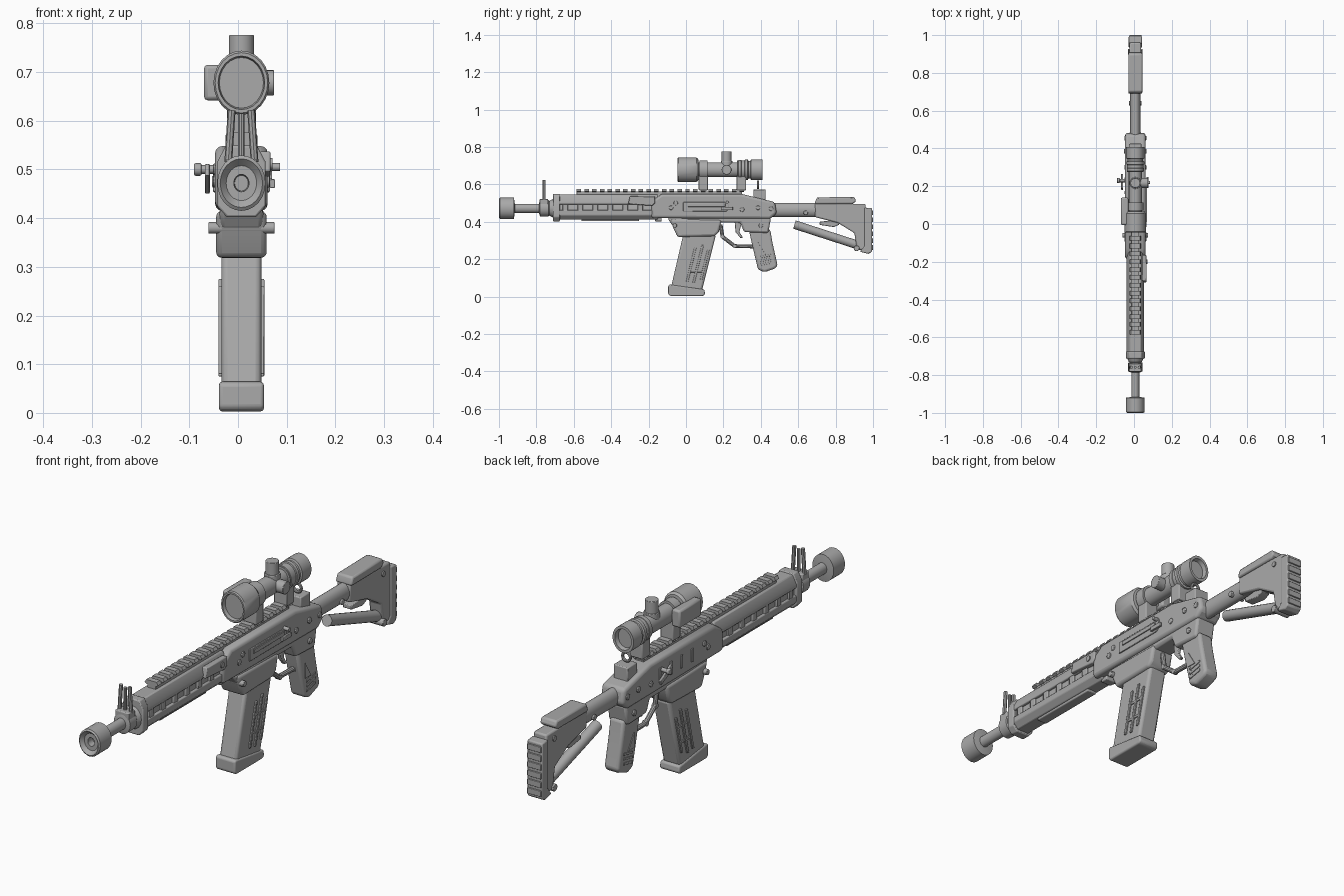
import bpy, bmesh, math
from mathutils import Vector, Matrix

CX = 0.007          # centre plane of the rifle
SQ = 0.87           # round parts are slightly narrow in x
mat = bpy.data.materials.new("gunmetal grey")
mat.diffuse_color = (0.40, 0.40, 0.40, 1)


def finish(name, bm, bevel=0.0, seg=2, smooth=True):
    bmesh.ops.recalc_face_normals(bm, faces=bm.faces)
    me = bpy.data.meshes.new(name)
    bm.to_mesh(me)
    bm.free()
    ob = bpy.data.objects.new(name, me)
    bpy.context.collection.objects.link(ob)
    me.materials.append(mat)
    if bevel:
        m = ob.modifiers.new("bevel", 'BEVEL')
        m.width, m.segments, m.limit_method = bevel, seg, 'ANGLE'
        m.angle_limit = math.radians(35)
    if smooth:
        bpy.context.view_layer.objects.active = ob
        ob.select_set(True)
        bpy.ops.object.shade_smooth_by_angle(angle=math.radians(35))
        ob.select_set(False)
    return ob


def slab(name, pts, half, x=CX, bevel=0.006, seg=2):
    """Side profile of (y, z) points extruded across x."""
    bm = bmesh.new()
    f = bm.faces.new([bm.verts.new((x - half, y, z)) for y, z in pts])
    r = bmesh.ops.extrude_face_region(bm, geom=[f])
    bmesh.ops.translate(bm, vec=(2 * half, 0, 0),
                        verts=[v for v in r['geom'] if isinstance(v, bmesh.types.BMVert)])
    return finish(name, bm, bevel, seg)


def box(name, x0, x1, y0, y1, z0, z1, bevel=0.004):
    return slab(name, [(y0, z0), (y1, z0), (y1, z1), (y0, z1)], (x1 - x0) / 2, (x0 + x1) / 2, bevel)


def rod(name, a, b, r, n=16, bevel=0.0, r2=None):
    """Cylinder between two points."""
    a, b = Vector(a), Vector(b)
    d = b - a
    bm = bmesh.new()
    bmesh.ops.create_cone(bm, cap_ends=True, segments=n, radius1=r, radius2=r2 or r, depth=d.length)
    bm.transform(Matrix.Translation((a + b) / 2) @ d.to_track_quat('Z', 'Y').to_matrix().to_4x4())
    return finish(name, bm, bevel)


def lathe(name, prof, z, n=32, phase=0.0, squash=SQ):
    """Sections (y, radius) joined along the bore direction; ends at radius 0 close it."""
    bm = bmesh.new()
    rings = []
    for y, r in prof:
        rings.append([bm.verts.new((CX + squash * r * math.cos(phase + 2 * math.pi * i / n), y,
                                    z + r * math.sin(phase + 2 * math.pi * i / n))) for i in range(n)])
    for A, B in zip(rings, rings[1:]):
        for i in range(n):
            j = (i + 1) % n
            bm.faces.new((A[i], A[j], B[j], B[i]))
    bm.faces.new(rings[0])
    bm.faces.new(rings[-1])
    return finish(name, bm)


def prism(name, sec, y0, y1, bevel=0.004):
    """Mirrored cross-section of (x offset, z) extruded along y."""
    pts = [(CX + x, z) for x, z in sec] + [(CX - x, z) for x, z in reversed(sec)]
    bm = bmesh.new()
    f = bm.faces.new([bm.verts.new((x, y0, z)) for x, z in pts])
    r = bmesh.ops.extrude_face_region(bm, geom=[f])
    bmesh.ops.translate(bm, vec=(0, y1 - y0, 0),
                        verts=[v for v in r['geom'] if isinstance(v, bmesh.types.BMVert)])
    return finish(name, bm, bevel)


# Muzzle and barrel
Z = 0.472
lathe("muzzle_brake", [(-0.955, 0.016), (-0.985, 0.018), (-0.985, 0.036), (-1.0, 0.05), (-0.995, 0.057),
                       (-0.92, 0.057), (-0.915, 0.02)], Z, 24)
lathe("barrel", [(-0.93, 0.024), (-0.66, 0.024)], Z, 24)
lathe("gas_block", [(-0.785, 0.03), (-0.78, 0.044), (-0.735, 0.044), (-0.73, 0.03)], Z, 16)
box("front_sight_base", CX - 0.032, CX + 0.032, -0.782, -0.738, 0.485, 0.522)
rod("front_sight_post", (CX, -0.758, 0.51), (CX, -0.758, 0.615), 0.007, 10)
for s in (-1, 1):
    rod("front_sight_ear", (CX + s * 0.027, -0.758, 0.515), (CX + s * 0.02, -0.758, 0.622), 0.008, 8)
lathe("handguard_collar", [(-0.735, 0.03), (-0.73, 0.04), (-0.70, 0.055)], Z, 16)

# Handguard: narrow core, upper and lower shells, bridges between the vents
prism("handguard_core", [(0.022, 0.43), (0.036, 0.445), (0.036, 0.515), (0.022, 0.535)], -0.70, -0.15)
prism("handguard_upper", [(0.047, 0.492), (0.047, 0.51), (0.03, 0.545)], -0.70, -0.15)
prism("handguard_lower", [(0.026, 0.412), (0.047, 0.435), (0.047, 0.462)], -0.70, -0.15)
prism("handguard_front_cap", [(0.03, 0.402), (0.05, 0.425), (0.05, 0.515), (0.032, 0.549)], -0.712, -0.675)
for i in range(7):
    y = -0.645 + i * 0.08
    box("vent_bridge", CX - 0.045, CX + 0.045, y - 0.014, y + 0.014, 0.455, 0.50, 0.003)
box("lower_rail_plate", CX - 0.022, CX + 0.022, -0.56, -0.25, 0.403, 0.418)
box("handguard_rear_lug", CX - 0.025, CX + 0.025, -0.165, -0.13, 0.402, 0.42)
slab("side_bracket", [(-0.31, 0.495), (-0.18, 0.485), (-0.165, 0.50), (-0.165, 0.535), (-0.30, 0.537)],
     0.012, 0.055, 0.004)
rod("bracket_button", (0.06, -0.2, 0.512), (0.071, -0.2, 0.512), 0.012, 12)

# Top rail with teeth
box("rail_base", CX - 0.02, CX + 0.02, -0.585, 0.30, 0.54, 0.562, 0.002)
for i in range(22):
    y = -0.585 + i * 0.0415
    prism("rail_tooth", [(0.022, 0.558), (0.031, 0.564), (0.024, 0.576)], y, y + 0.024, 0)

# Receiver
slab("upper_receiver", [(-0.185, 0.42), (0.45, 0.415), (0.485, 0.445), (0.475, 0.505), (0.30, 0.548),
                        (-0.13, 0.548), (-0.185, 0.51)], 0.054, bevel=0.014, seg=3)
slab("lower_receiver", [(-0.10, 0.42), (-0.07, 0.375), (0.16, 0.395), (0.29, 0.395), (0.31, 0.345),
                        (0.44, 0.34), (0.455, 0.425)], 0.045, bevel=0.01)
slab("magazine_well", [(-0.085, 0.415), (-0.065, 0.36), (-0.045, 0.318), (0.155, 0.323), (0.175, 0.345),
                       (0.19, 0.41)], 0.052, bevel=0.012, seg=3)
slab("ejection_port", [(-0.015, 0.455), (0.215, 0.455), (0.23, 0.47), (0.23, 0.505), (-0.015, 0.505)],
     0.003, CX + 0.056, 0.002)
slab("bolt_cover", [(0.01, 0.48), (0.21, 0.48), (0.21, 0.497), (0.01, 0.497)], 0.003, CX + 0.06, 0.001)
for i in range(4):
    box("left_side_rib", CX - 0.058, CX - 0.05, 0.02 + i * 0.07, 0.035 + i * 0.07, 0.455, 0.51, 0.002)
pins = [(-0.08, 0.475, 0.058), (-0.055, 0.50, 0.058), (0.30, 0.465, 0.058), (0.385, 0.475, 0.060),
        (0.455, 0.47, 0.058), (0.40, 0.38, 0.052), (-0.06, 0.38, 0.068), (0.64, 0.448, 0.034)]
for y, z, w in pins:
    rod("cross_pin", (CX - w, y, z), (CX + w, y, z), 0.012, 12, 0.002)
rod("charging_handle", (-0.09, 0.23, 0.50), (-0.04, 0.23, 0.50), 0.009, 12)
rod("charging_knob", (-0.09, 0.23, 0.50), (-0.075, 0.23, 0.50), 0.013, 12, 0.003)
slab("left_selector", [(0.18, 0.488), (0.26, 0.45), (0.265, 0.468), (0.19, 0.512)], 0.005, -0.063, 0.002)
rod("right_selector_pin", (0.05, 0.22, 0.505), (0.086, 0.22, 0.505), 0.008, 12)
box("right_selector", 0.066, 0.076, 0.19, 0.25, 0.462, 0.48, 0.002)

# Magazine with slanted ribs
slab("magazine", [(-0.015, 0.33), (0.16, 0.33), (0.085, 0.03), (-0.08, 0.05)], 0.041, bevel=0.012, seg=3)
slab("magazine_base", [(-0.095, 0.012), (-0.085, 0.003), (0.09, 0.003), (0.102, 0.012), (0.098, 0.038),
                       (-0.085, 0.064), (-0.095, 0.06)], 0.046, bevel=0.01, seg=3)
for s in (-1, 1):
    for k, (t, b) in enumerate(((0.26, 0.08), (0.275, 0.075), (0.25, 0.09))):
        c = lambda z: 0.005 + k * 0.036 + (z - 0.1) * 0.24
        slab("magazine_rib", [(c(b), b), (c(b) + 0.012, b), (c(t) + 0.012, t), (c(t), t)], 0.005,
             CX + s * 0.042, 0.002)
    for z in (0.13, 0.2):
        y = 0.012 + (z - 0.1) * 0.24
        box("magazine_cross_rib", CX + s * 0.042 - 0.003, CX + s * 0.042 + 0.003, y, y + 0.075, z, z + 0.01, 0.001)

# Trigger group
path = [(0.185, 0.385), (0.195, 0.32), (0.26, 0.27), (0.36, 0.268)]
for a, b in zip(path, path[1:]):
    rod("trigger_guard", (CX, *a), (CX, *b), 0.01, 10)
    rod("trigger_guard_joint", (CX - 0.01, *b), (CX + 0.01, *b), 0.01, 10)
slab("trigger", [(0.26, 0.40), (0.30, 0.40), (0.285, 0.345), (0.305, 0.315), (0.292, 0.312), (0.265, 0.345)],
     0.008, bevel=0.003)

# Pistol grip
slab("grip", [(0.335, 0.36), (0.45, 0.36), (0.462, 0.29), (0.49, 0.165), (0.475, 0.15), (0.42, 0.13),
              (0.385, 0.145), (0.36, 0.25)], 0.034, bevel=0.012, seg=3)
for s in (-1, 1):
    slab("grip_wedge", [(0.385, 0.29), (0.425, 0.225), (0.385, 0.225)], 0.003, CX + s * 0.034, 0.001)
    for i in range(3):
        z = 0.165 + i * 0.02
        slab("grip_groove", [(0.395, z), (0.455, z + 0.012), (0.455, z + 0.022), (0.395, z + 0.01)], 0.003,
             CX + s * 0.034, 0.001)

# Stock
lathe("buffer_tube", [(0.44, 0.038), (0.72, 0.038)], 0.463, 24, squash=0.72)
slab("stock", [(0.69, 0.425), (0.69, 0.50), (0.96, 0.495), (0.965, 0.25), (0.915, 0.25), (0.90, 0.34),
               (0.81, 0.395)], 0.031, bevel=0.007)
slab("cheek_rest", [(0.69, 0.505), (0.70, 0.53), (0.90, 0.533), (0.91, 0.51), (0.89, 0.495), (0.69, 0.495)],
     0.037, bevel=0.007)
slab("butt_pad", [(0.955, 0.476), (0.995, 0.472), (0.995, 0.24), (0.975, 0.228), (0.93, 0.24), (0.955, 0.27)],
     0.035, bevel=0.005)
for i in range(6):
    box("butt_ridge", CX - 0.032, CX + 0.032, 0.99, 1.0, 0.25 + i * 0.037, 0.275 + i * 0.037, 0.002)
rod("stock_strut", (CX, 0.58, 0.385), (CX, 0.92, 0.275), 0.023, 16)
rod("strut_pivot", (CX - 0.038, 0.912, 0.258), (CX + 0.038, 0.912, 0.258), 0.015, 14, 0.002)
slab("stock_latch", [(0.715, 0.40), (0.80, 0.41), (0.82, 0.385), (0.79, 0.372), (0.715, 0.383)], 0.02, bevel=0.003)
rod("stock_pin", (CX - 0.036, 0.91, 0.463), (CX + 0.036, 0.91, 0.463), 0.011, 12)

# Rear sight
box("rear_sight_base", CX - 0.033, CX + 0.033, 0.36, 0.425, 0.51, 0.573)
bm = bmesh.new()
N, M = 20, 8
g = [[bm.verts.new((CX + (0.018 + 0.006 * math.cos(q)) * math.cos(p), 0.385 + 0.006 * math.sin(q),
                    0.598 + (0.018 + 0.006 * math.cos(q)) * math.sin(p)))
      for q in (2 * math.pi * j / M for j in range(M))] for p in (2 * math.pi * i / N for i in range(N))]
for i in range(N):
    for j in range(M):
        bm.faces.new((g[i][j], g[(i + 1) % N][j], g[(i + 1) % N][(j + 1) % M], g[i][(j + 1) % M]))
finish("rear_sight_ring", bm)

# Scope
S = 0.678
lathe("scope_objective", [(-0.03, 0.052), (-0.045, 0.055), (-0.045, 0.062), (-0.04, 0.066), (0.055, 0.066),
                          (0.065, 0.058), (0.068, 0.035)], S, 24)
lathe("scope_tube", [(0.06, 0.04), (0.345, 0.04)], S)
lathe("scope_eyepiece", [(0.275, 0.04), (0.28, 0.052), (0.295, 0.052), (0.298, 0.045), (0.312, 0.045),
                         (0.315, 0.055), (0.33, 0.055), (0.333, 0.048), (0.345, 0.048), (0.348, 0.056),
                         (0.408, 0.056), (0.408, 0.044), (0.39, 0.04)], S)
for y0, y1 in ((0.068, 0.118), (0.27, 0.322)):
    lathe("scope_ring", [(y0 + 0.004, 0.05), (y1 - 0.004, 0.05)], S)
    box("scope_foot", CX - 0.03, CX + 0.03, y0, y1, 0.568, 0.648)
rod("elevation_turret", (CX, 0.217, 0.70), (CX, 0.217, 0.776), 0.026, 24, 0.002)
rod("turret_collar", (CX, 0.217, 0.69), (CX, 0.217, 0.725), 0.031, 24, 0.002)
rod("windage_turret", (CX, 0.217, S), (0.074, 0.217, S), 0.026, 24, 0.002)
box("scope_side_box", -0.07, -0.03, -0.005, 0.14, 0.642, 0.715, 0.008)
